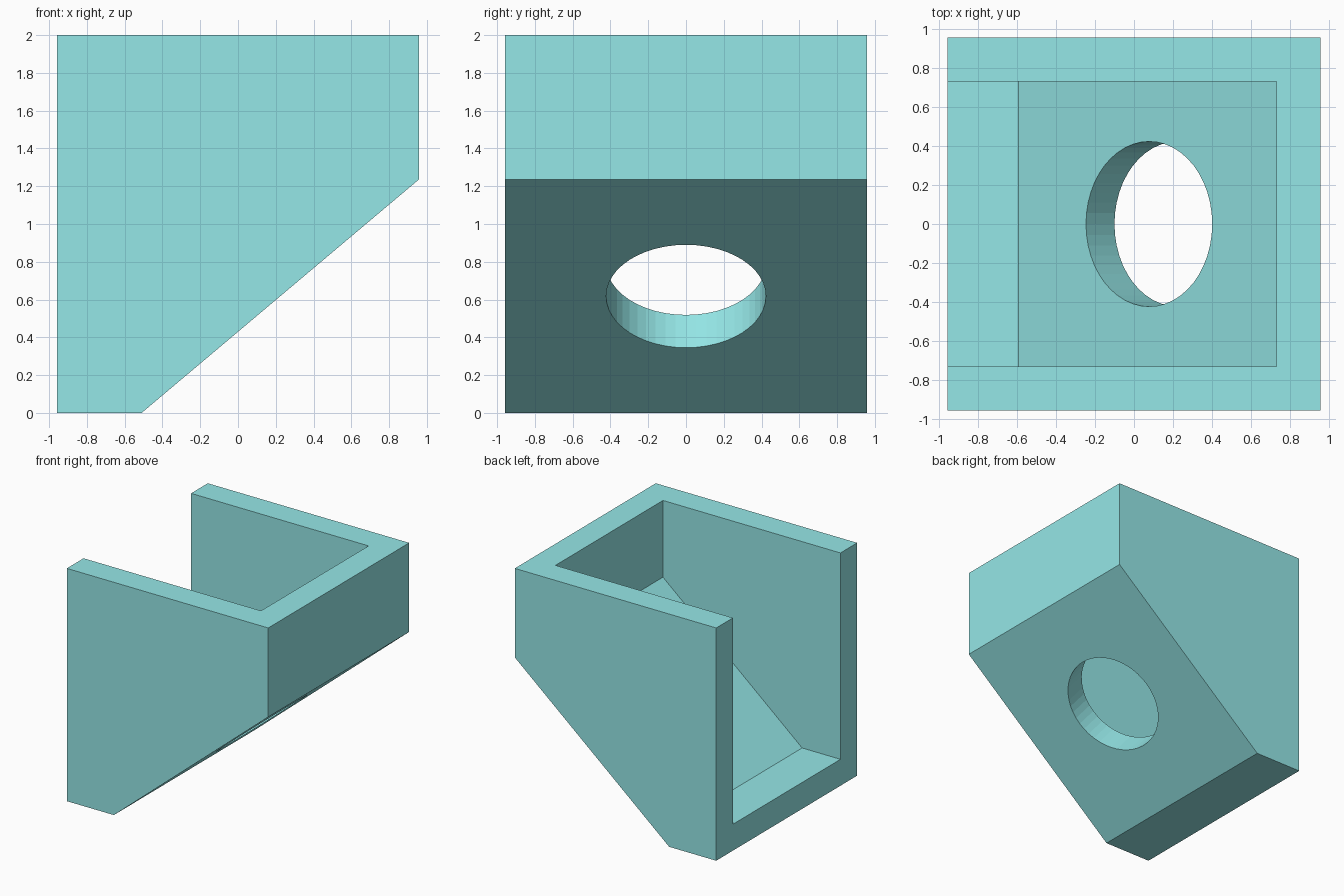
import bpy, bmesh, math
from mathutils import Matrix

if "Cube" in bpy.data.objects:
    bpy.data.objects.remove(bpy.data.objects["Cube"])

H = 0.957                       # half width and half depth
T = 0.227                       # wall thickness
FOOT = -0.51                    # where the flat base meets the slope
RISE = 1.235                    # height of the slope at the right wall
ANGLE = math.atan2(RISE, H - FOOT)


def slope_in(x):
    """Height of the inner sloped face, parallel to the outer one."""
    return (x - FOOT) * math.tan(ANGLE) + T / math.cos(ANGLE)


def make_object(name, bm):
    bmesh.ops.recalc_face_normals(bm, faces=bm.faces)
    mesh = bpy.data.meshes.new(name)
    bm.to_mesh(mesh)
    bm.free()
    obj = bpy.data.objects.new(name, mesh)
    bpy.context.collection.objects.link(obj)
    return obj


def prism(name, profile, half):
    """Extrude an xz profile symmetrically along y."""
    bm = bmesh.new()
    face = bm.faces.new([bm.verts.new((x, -half, z)) for x, z in profile])
    ext = bmesh.ops.extrude_face_region(bm, geom=[face])
    verts = [v for v in ext["geom"] if isinstance(v, bmesh.types.BMVert)]
    bmesh.ops.translate(bm, verts=verts, vec=(0, 2 * half, 0))
    return make_object(name, bm)


def cut(target, cutter):
    mod = target.modifiers.new(cutter.name, 'BOOLEAN')
    mod.operation = 'DIFFERENCE'
    mod.solver = 'EXACT'
    mod.object = cutter
    cutter.hide_render = True
    cutter.hide_set(True)


# Outer body with a sloped underside
body = prism("sloped_bin", [(-H, 0), (FOOT, 0), (H, RISE), (H, 2), (-H, 2)], H)

# Cavity, open at the top and the left side
inner = H - T
bend = FOOT + (T - T / math.cos(ANGLE)) / math.tan(ANGLE)
cavity = prism("cavity_cutter", [(-H - 0.5, T), (bend, T), (inner, slope_in(inner)),
                                 (inner, 2.5), (-H - 0.5, 2.5)], inner)
cut(body, cavity)

# Round hole square to the middle of the slope
bm = bmesh.new()
bmesh.ops.create_cone(bm, cap_ends=True, segments=48, radius1=0.423, radius2=0.423,
                      depth=0.8,
                      matrix=Matrix.Translation(((FOOT + H) / 2, 0, RISE / 2))
                      @ Matrix.Rotation(-ANGLE, 4, 'Y'))
cut(body, make_object("hole_cutter", bm))

# Teal finish
mat = bpy.data.materials.new("teal")
mat.diffuse_color = (0.3, 0.8, 0.8, 1)
mat.use_nodes = True
mat.node_tree.nodes["Principled BSDF"].inputs["Base Color"].default_value = mat.diffuse_color
body.data.materials.append(mat)
